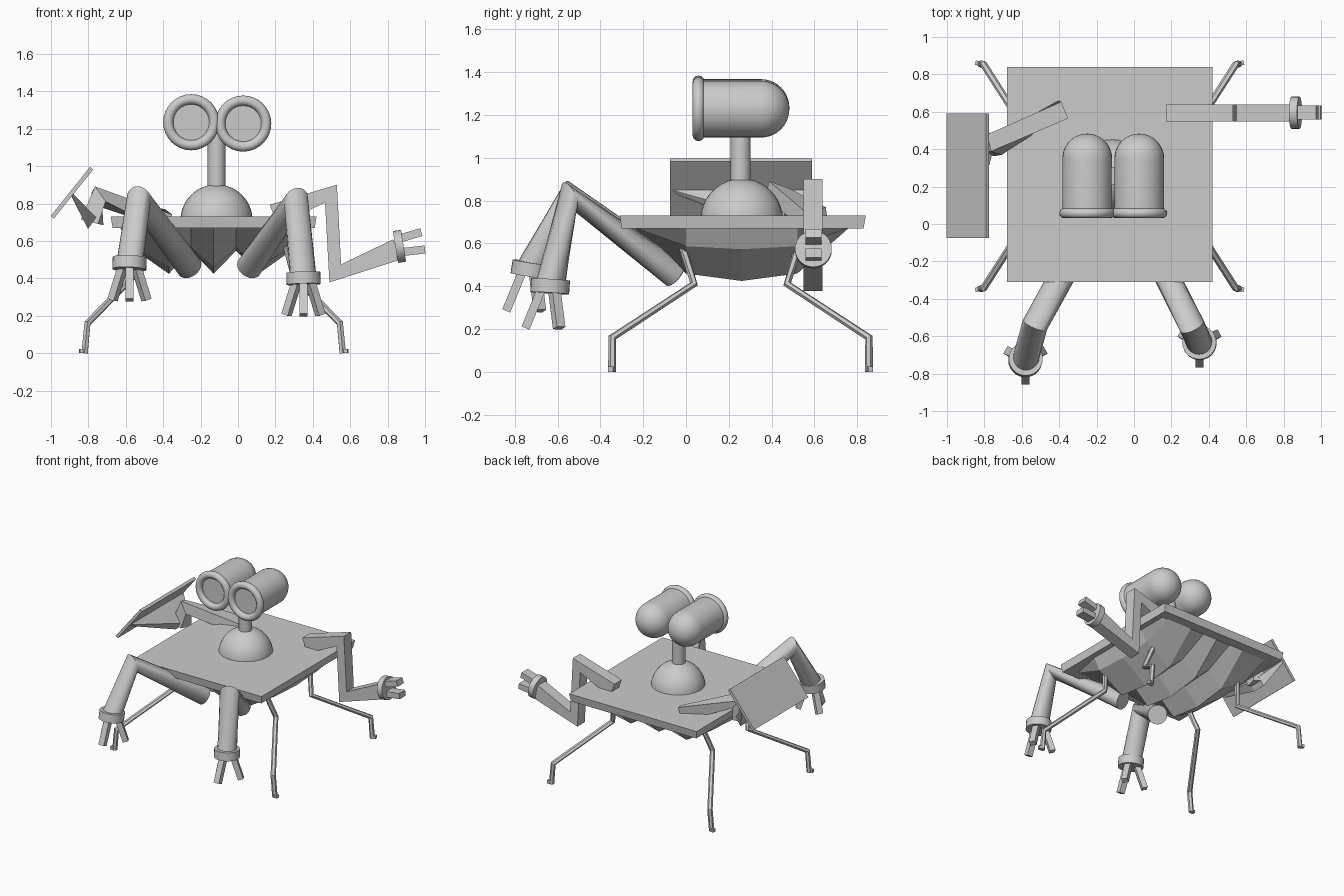
import bpy, bmesh, math
from mathutils import Vector, Matrix

if "Cube" in bpy.data.objects:
    bpy.data.objects.remove(bpy.data.objects["Cube"])

CX, CY = -0.13, 0.265   # body centre


def finish(name, bm, smooth=True):
    bmesh.ops.recalc_face_normals(bm, faces=bm.faces)
    me = bpy.data.meshes.new(name)
    bm.to_mesh(me)
    bm.free()
    ob = bpy.data.objects.new(name, me)
    bpy.context.collection.objects.link(ob)
    if smooth:
        bpy.ops.object.select_all(action='DESELECT')
        ob.select_set(True)
        bpy.context.view_layer.objects.active = ob
        bpy.ops.object.shade_smooth_by_angle(angle=math.radians(35))
    return ob


def circle(r, n):
    return [(r * math.cos(2 * math.pi * i / n), r * math.sin(2 * math.pi * i / n)) for i in range(n)]


def rect(w, h):
    return [(-w / 2, -h / 2), (w / 2, -h / 2), (w / 2, h / 2), (-w / 2, h / 2)]


def sweep(name, pts, section, side=(1, 0, 0), smooth=True):
    """Sweep a section along a path; corners are set on the bisector."""
    pts = [Vector(p) for p in pts]
    dirs = [(b - a).normalized() for a, b in zip(pts, pts[1:])]
    bm, rings = bmesh.new(), []
    for i, p in enumerate(pts):
        t = (dirs[max(i - 1, 0)] + dirs[min(i, len(dirs) - 1)]).normalized()
        u = Vector(side)
        u = (u - t * u.dot(t)).normalized()
        v = t.cross(u)
        rings.append([bm.verts.new(p + u * a + v * b) for a, b in section])
    n = len(section)
    for r, s in zip(rings, rings[1:]):
        for k in range(n):
            bm.faces.new((r[k], r[(k + 1) % n], s[(k + 1) % n], s[k]))
    bm.faces.new(rings[0])
    bm.faces.new(rings[-1])
    return finish(name, bm, smooth)


def lathe(name, profile, origin, axis, n=32):
    """Revolve (radius, height) points about an axis through origin."""
    bm = bmesh.new()
    vs = [bm.verts.new((r, 0, h)) for r, h in profile]
    es = [bm.edges.new(e) for e in zip(vs, vs[1:])]
    bmesh.ops.spin(bm, geom=vs + es, cent=(0, 0, 0), axis=(0, 0, 1), angle=2 * math.pi, steps=n)
    bmesh.ops.remove_doubles(bm, verts=bm.verts, dist=1e-4)
    rot = Vector(axis).to_track_quat('Z', 'Y').to_matrix().to_4x4()
    bmesh.ops.transform(bm, matrix=Matrix.Translation(origin) @ rot, verts=bm.verts)
    return finish(name, bm)


def hull_of(name, pts):
    bm = bmesh.new()
    for p in pts:
        bm.verts.new(p)
    bmesh.ops.convex_hull(bm, input=bm.verts)
    bmesh.ops.dissolve_limit(bm, angle_limit=0.01, verts=bm.verts, edges=bm.edges)
    return finish(name, bm, False)


def dome(r, base=0.0, steps=10):
    return [(r * math.cos(math.pi / 2 * i / steps), base + r * math.sin(math.pi / 2 * i / steps))
            for i in range(steps + 1)]


# deck plate, slightly narrower underneath
hull_of("deck_plate", [(CX + sx * w, CY + sy * (w + 0.025), z)
                       for w, z in ((0.55, 0.73), (0.54, 0.67)) for sx in (-1, 1) for sy in (-1, 1)])

# pleated underside: three ridges running front to back
cols = [(-0.5, 0), (-0.45, 0.4), (-0.24, 1), (-0.12, 0.5), (0, 1), (0.12, 0.5), (0.24, 1), (0.45, 0.4), (0.5, 0)]
rows = [(-0.5, 0), (-0.26, 0.86), (0, 1), (0.26, 0.86), (0.5, 0)]
bm = bmesh.new()
grid = [[bm.verts.new((CX + x, CY - 0.005 + y, 0.672 - 0.247 * d * e)) for x, d in cols] for y, e in rows]
for a, b in zip(grid, grid[1:]):
    for k in range(len(cols) - 1):
        bm.faces.new((a[k], a[k + 1], b[k + 1], b[k]))
finish("pleated_underside", bm, False)

# head mount and neck
lathe("neck_dome", dome(0.193), (-0.115, 0.26, 0.71), (0, 0, 1))
sweep("neck", [(-0.115, 0.255, 0.86), (-0.115, 0.255, 1.22)], circle(0.047, 24))

# two camera eyes: barrel with rounded back, rim ring and recessed lens
for tag, x, z in (("left", -0.25, 1.235), ("right", 0.028, 1.228)):
    lathe(f"{tag}_eye_barrel", [(0, -0.29), (0.133, -0.29)] + dome(0.133), (x, 0.35, z), (0, 1, 0))
    ring = [(0.123 + a, b) for a, b in circle(0.027, 12)]
    lathe(f"{tag}_eye_rim", ring + ring[:1], (x, 0.058, z), (0, 1, 0))

# front arms with three-fingered hands
for tag, base, elbow, wrist in (
        ("left", (-0.26, -0.05, 0.46), (-0.53, -0.54, 0.825), (-0.58, -0.725, 0.48)),
        ("right", (0.06, -0.05, 0.46), (0.31, -0.545, 0.82), (0.35, -0.635, 0.40))):
    sweep(f"{tag}_front_arm", [base, elbow, wrist], circle(0.07, 20))
    w = Vector(wrist)
    ax = (w - Vector(elbow)).normalized() * 0.4 + Vector((0, 0, -0.9))
    ax.normalize()
    sweep(f"{tag}_wrist_ring", [w - ax * 0.032, w + ax * 0.032], circle(0.091, 28))
    for i in range(3):
        a = math.radians(-90 + 120 * i)
        out = Vector((math.cos(a), math.sin(a), 0))
        tan = Vector((-out.y, out.x, 0))
        sweep(f"{tag}_finger_{i + 1}", [w + out * 0.035, w + out * 0.105 + Vector((0, -0.01, -0.195))],
              rect(0.045, 0.04), tan, False)

# four thin walking legs
for sx in (-1, 1):
    for sy in (-1, 1):
        path = [(0.38, 0.275, 0.60), (0.43, 0.218, 0.41), (0.675, 0.60, 0.16), (0.69, 0.60, 0.0)]
        pts = [(CX + sx * x, 0.255 + sy * y, z) for x, y, z in path]
        name = f"{'front' if sy < 0 else 'back'}_{'left' if sx < 0 else 'right'}_leg"
        sweep(name, pts, circle(0.019, 6), (sx * 0.84, -sy * 0.54, 0), False)
        f = pts[-1]
        sweep(name + "_foot", [(f[0] - sx * 0.012, f[1], 0.012), (f[0] + sx * 0.028, f[1] + sy * 0.008, 0.012)],
              rect(0.024, 0.024), (0, 1, 0), False)

# right rear arm with gripper
sweep("right_rear_arm", [(0.19, 0.593, 0.74), (0.497, 0.593, 0.853), (0.52, 0.593, 0.427), (0.85, 0.593, 0.555)],
      rect(0.09, 0.115), (0, 1, 0), False)
sweep("gripper_ring", [(0.842, 0.595, 0.568), (0.885, 0.595, 0.575)], circle(0.086, 28), (0, 1, 0))
for i, (z0, z1, x1) in enumerate(((0.615, 0.648, 0.98), (0.54, 0.555, 1.0))):
    sweep(f"gripper_finger_{i + 1}", [(0.87, 0.595, z0), (x1, 0.595, z1)], rect(0.075, 0.043), (0, 1, 0), False)

# left rear arm holding a slanted panel on a flared bracket
sweep("left_rear_arm", [(-0.39, 0.615, 0.71), (-0.745, 0.425, 0.835), (-0.78, 0.425, 0.70)],
      rect(0.10, 0.10), (0.3, 0.95, 0), False)
hull_of("panel_bracket",
        [(-0.78 + s * 0.022, y, 0.695 - s * 0.03 * -1) for s in (-1, 1) for y in (0.375, 0.475)]
        + [(-0.885 + s * 0.006, y, 0.845 + s * 0.006) for s in (-1, 1) for y in (-0.07, 0.585)])
d = Vector((0.21, 0, 0.262)).normalized()
sweep("panel", [Vector((-0.888, 0.257, 0.858)) - d * 0.168, Vector((-0.888, 0.257, 0.858)) + d * 0.168],
      rect(0.665, 0.022), (0, 1, 0), False)
